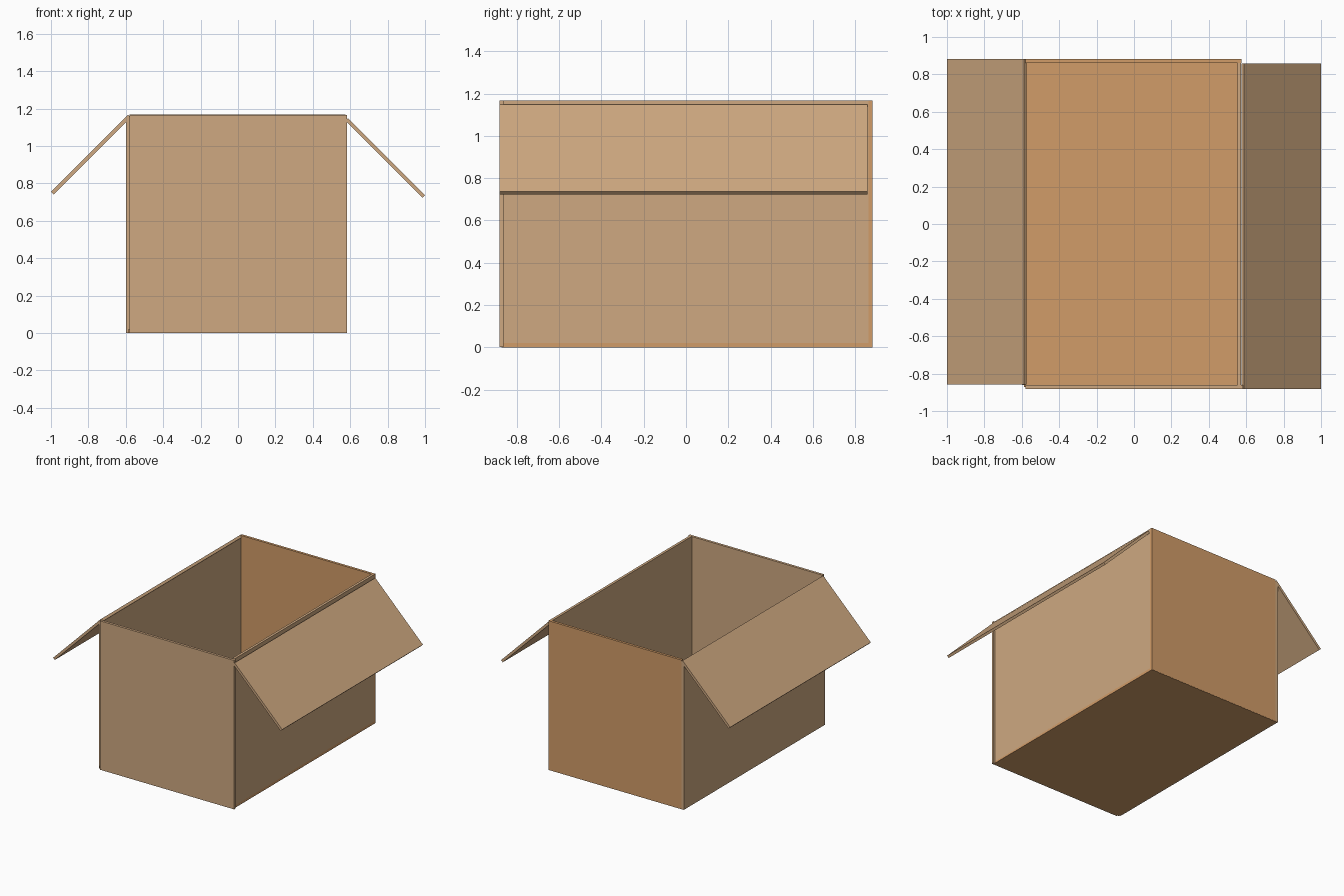
import bpy
import math
from mathutils import Matrix, Vector

if "Cube" in bpy.data.objects:
    bpy.data.objects.remove(bpy.data.objects["Cube"], do_unlink=True)


def material(name, color):
    m = bpy.data.materials.new(name)
    m.use_nodes = True
    m.diffuse_color = color
    bsdf = m.node_tree.nodes["Principled BSDF"]
    bsdf.inputs["Base Color"].default_value = color
    bsdf.inputs["Roughness"].default_value = 0.9
    return m


tan = material("tan cardboard", (0.62, 0.395, 0.218, 1))
orange = material("orange cardboard", (0.64, 0.335, 0.14, 1))


def panel(name, low, high, mat):
    """Flat board given by its two opposite corners."""
    low, high = Vector(low), Vector(high)
    bpy.ops.mesh.primitive_cube_add(size=1)
    ob = bpy.context.object
    ob.name = name
    ob.data.transform(Matrix.Translation((low + high) / 2)
                      @ Matrix.Diagonal((*(high - low), 1)))
    ob.data.materials.append(mat)
    return ob


T = 0.02       # board thickness
H = 1.168      # box height
Y = 0.882      # half depth

# Floor and the four walls, lapped around the corners
panel("floor", (-0.589, -Y + 0.01, 0), (0.573, Y - 0.001, T), orange)
panel("front_wall", (-0.579, -Y, 0.001), (0.584, -Y + T, H - 0.002), tan)
panel("back_wall", (-0.579, Y - T, 0.001), (0.574, Y, H), orange)
panel("right_wall", (-0.599, -Y + T, 0.001), (-0.579, Y, 1.152), tan)
panel("left_wall", (0.553, -Y + T, 0.001), (0.573, Y - T, H), tan)


# Open side flaps, hinged at their upper inner corner and sloping down by 45 degrees
def flap(name, side, hinge_x, hinge_z, y0, y1):
    length = 0.583
    xs = sorted((0, side * length))
    ob = panel(name, (xs[0], y0, -T), (xs[1], y1, 0), tan)
    ob.data.transform(Matrix.Translation((hinge_x, 0, hinge_z))
                      @ Matrix.Rotation(side * math.radians(45), 4, "Y"))


flap("right_flap", -1, -0.588, 1.167, -0.857, Y)
flap("left_flap", 1, 0.588, 1.149, -Y, 0.858)
